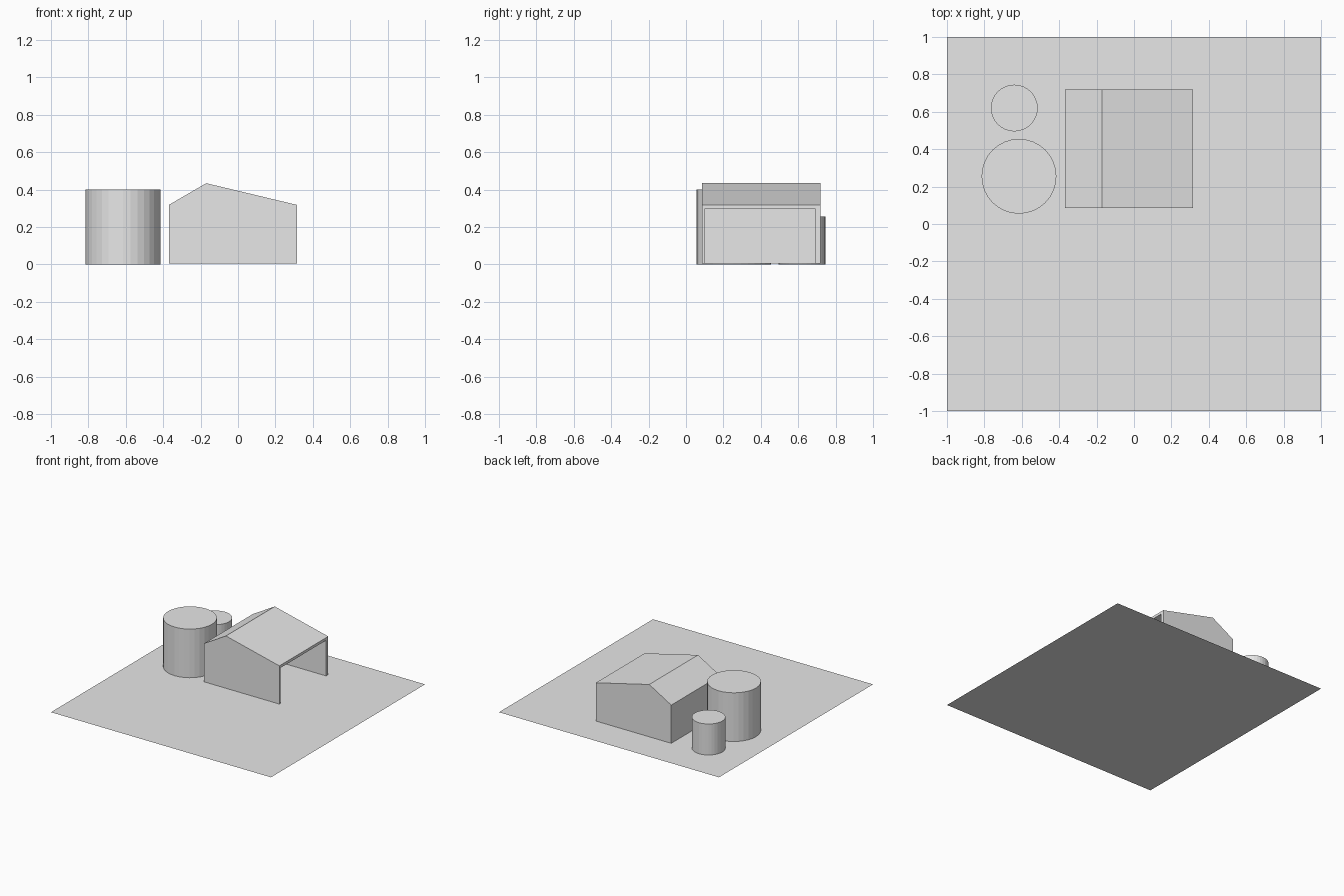
import bpy
import bmesh

cube = bpy.data.objects.get("Cube")
if cube:
    bpy.data.objects.remove(cube, do_unlink=True)

GREY = (0.8, 0.8, 0.8, 1.0)
grey = bpy.data.materials.new("plain_grey")
grey.use_nodes = True
grey.diffuse_color = GREY
grey.node_tree.nodes["Principled BSDF"].inputs["Base Color"].default_value = GREY


def finish(name, bm, fix_normals=True):
    if fix_normals:
        bmesh.ops.recalc_face_normals(bm, faces=bm.faces)
    mesh = bpy.data.meshes.new(name)
    bm.to_mesh(mesh)
    bm.free()
    mesh.materials.append(grey)
    obj = bpy.data.objects.new(name, mesh)
    bpy.context.collection.objects.link(obj)
    return obj


def tank(name, x, y, radius, height):
    bm = bmesh.new()
    bmesh.ops.create_cone(bm, cap_ends=True, segments=32, radius1=radius,
                          radius2=radius, depth=height)
    bmesh.ops.translate(bm, verts=bm.verts, vec=(x, y, height / 2))
    finish(name, bm)


# Flat square plot, facing up
bm = bmesh.new()
bmesh.ops.create_grid(bm, x_segments=1, y_segments=1, size=1)
finish("ground_plot", bm, fix_normals=False)

# Round storage tanks
tank("large_tank", -0.615, 0.255, 0.2, 0.4)
tank("small_tank", -0.64, 0.62, 0.125, 0.255)

# Open-ended shed: outer and inner profiles (x, z), each running from the
# foot of the closed wall, over the ridge, to the open eave
BASE = 0.004
outer = [(-0.37, BASE), (-0.37, 0.318), (-0.17, 0.434), (0.316, 0.318), (0.316, BASE)]
inner = [(-0.355, BASE), (-0.355, 0.305), (-0.17, 0.412), (0.316, 0.296), (0.316, BASE)]

bm = bmesh.new()


def ring(profile, y):
    return [bm.verts.new((x, y, z)) for x, z in profile]


out_front, out_back = ring(outer, 0.086), ring(outer, 0.72)
in_front, in_back = ring(inner, 0.1), ring(inner, 0.692)

# Gable walls, inside and out
for side in (out_front, out_back, in_front, in_back):
    bm.faces.new(side)
# Closed wall and both roof slopes, inside and out
for a, b in ((out_front, out_back), (in_front, in_back)):
    for i in range(3):
        bm.faces.new((a[i], a[i + 1], b[i + 1], b[i]))
# Jambs, lintel and wall feet joining the two skins
outline_out = [out_front[0], out_front[4], out_front[3], out_back[3], out_back[4], out_back[0]]
outline_in = [in_front[0], in_front[4], in_front[3], in_back[3], in_back[4], in_back[0]]
for i in range(6):
    j = (i + 1) % 6
    bm.faces.new((outline_out[i], outline_out[j], outline_in[j], outline_in[i]))
finish("open_shed", bm)
